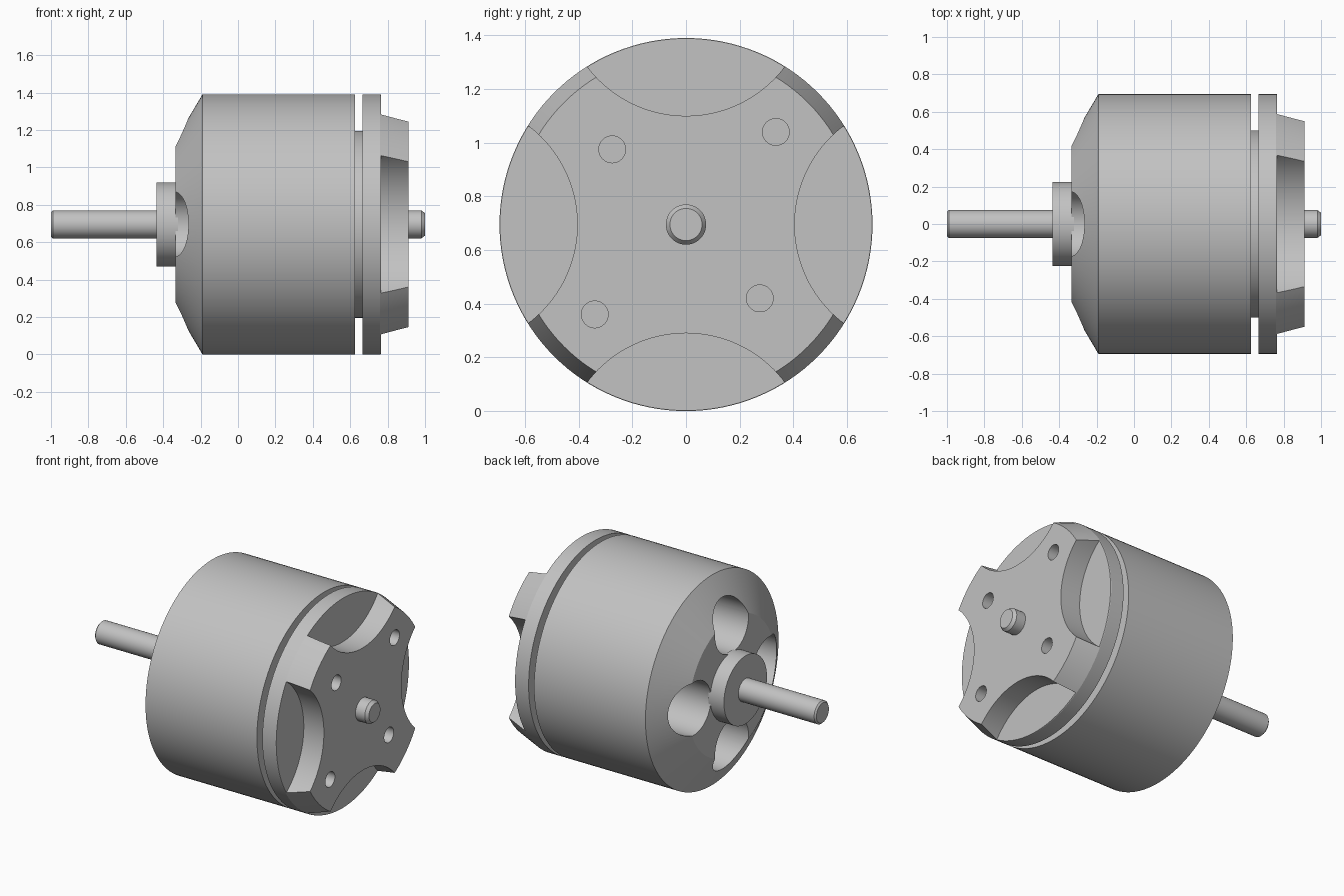
import bpy, bmesh
from math import cos, sin, pi, radians

cube = bpy.data.objects.get("Cube")
if cube:
    bpy.data.objects.remove(cube)

AXIS_Z = 0.695   # height of the motor axis
RADIUS = 0.695

metal = bpy.data.materials.new("light_grey_metal")
metal.use_nodes = True
GREY = (0.54, 0.54, 0.54, 1)
metal.diffuse_color = GREY
metal.node_tree.nodes["Principled BSDF"].inputs["Base Color"].default_value = GREY


def lathe(name, profile, y=0, z=0, sides=128):
    """Closed solid turned round the x direction from (x, radius) points."""
    bm = bmesh.new()
    rings = []
    for x, r in profile:
        rings.append([bm.verts.new((x, y + r * cos(2 * pi * i / sides),
                                    AXIS_Z + z + r * sin(2 * pi * i / sides)))
                      for i in range(sides)])
    for a, b in zip(rings, rings[1:]):
        for i in range(sides):
            j = (i + 1) % sides
            bm.faces.new((a[i], a[j], b[j], b[i]))
    bm.faces.new(rings[0])
    bm.faces.new(rings[-1])
    bmesh.ops.recalc_face_normals(bm, faces=bm.faces)
    mesh = bpy.data.meshes.new(name)
    bm.to_mesh(mesh)
    bm.free()
    mesh.materials.append(metal)
    obj = bpy.data.objects.new(name, mesh)
    bpy.context.collection.objects.link(obj)
    return obj


def activate(obj):
    bpy.ops.object.select_all(action='DESELECT')
    obj.select_set(True)
    bpy.context.view_layer.objects.active = obj


def drill(obj, y, z, r, x0, x1, sides):
    """Cut a round hole along x out of the object."""
    cutter = lathe("cutter", [(x0, r), (x1, r)], y, z, sides)
    cutter.hide_render = True
    mod = obj.modifiers.new("hole", 'BOOLEAN')
    mod.operation = 'DIFFERENCE'
    mod.solver = 'EXACT'
    mod.object = cutter
    activate(obj)
    bpy.ops.object.modifier_apply(modifier=mod.name)
    bpy.data.objects.remove(cutter)


QUARTERS = [(1, 0), (0, 1), (-1, 0), (0, -1)]

# Outer can with chamfered nose and four vent holes
can = lathe("can", [(-0.335, 0.45), (-0.19, RADIUS), (0.625, RADIUS)])
for y, z in QUARTERS:
    drill(can, y * 0.393, z * 0.393, 0.175, -0.5, 0.1, 64)

# Mounting base with four scallops and four screw holes
base = lathe("mounting_base", [(0.665, RADIUS), (0.76, RADIUS), (0.912, 0.643)])
for y, z in QUARTERS:
    drill(base, y * 0.866, z * 0.866, 0.461, 0.765, 1.1, 128)
for y, z in [(-0.275, 0.28), (0.335, 0.345), (0.275, -0.275), (-0.34, -0.335)]:
    drill(base, y, z, 0.05, 0.72, 1.1, 32)

# Recessed core, nose hub and through shaft
core = lathe("core", [(0.6, 0.5), (0.69, 0.5)])
hub = lathe("hub", [(-0.435, 0.225), (-0.32, 0.225)])
shaft = lathe("shaft", [(-1, 0.065), (-0.99, 0.075), (0.98, 0.075), (1, 0.06)], sides=48)

# Smooth round walls, crisp edges
for part in (can, base, core, hub, shaft):
    activate(part)
    bpy.ops.object.shade_smooth_by_angle(angle=radians(15))
